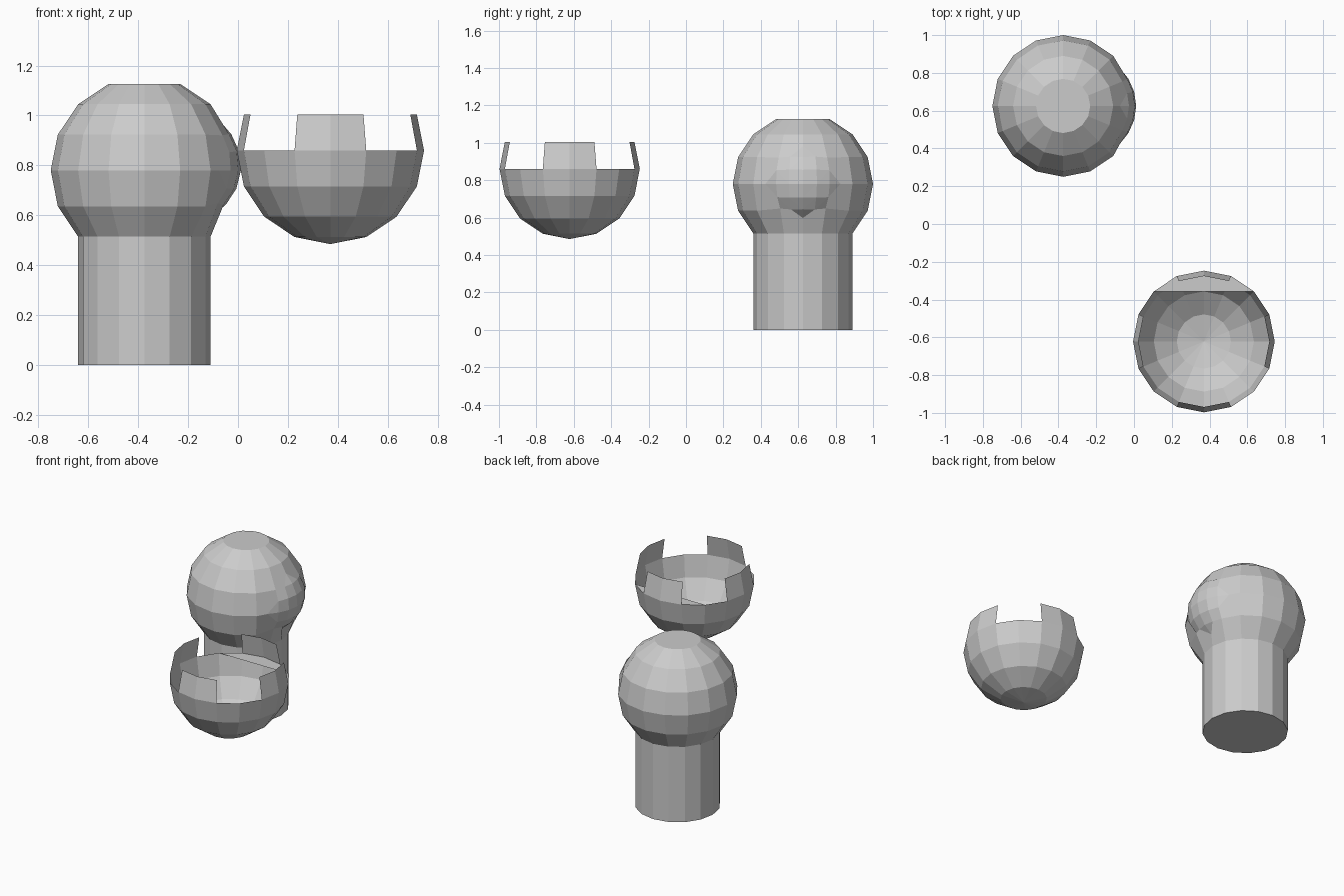
import bpy, bmesh, math
from mathutils import Vector

cube = bpy.data.objects.get("Cube")
if cube:
    bpy.data.objects.remove(cube, do_unlink=True)

SIDES, R = 16, 0.375
STEP = 2 * math.pi / SIDES

grey = bpy.data.materials.new("plain grey")
grey.use_nodes = True
colour = (0.6, 0.6, 0.6, 1)
grey.diffuse_color = colour
grey.node_tree.nodes["Principled BSDF"].inputs["Base Color"].default_value = colour


def ring(bm, radius, z):
    return [bm.verts.new((radius * math.cos(i * STEP), radius * math.sin(i * STEP), z))
            for i in range(SIDES)]


def latitude(bm, k, z=0):
    """Ring of the sphere, k steps above its equator."""
    return ring(bm, R * math.cos(k * STEP), z + R * math.sin(k * STEP))


def bridge(bm, low, high, columns=range(SIDES)):
    for i in columns:
        j = (i + 1) % SIDES
        bm.faces.new((low[i], low[j], high[j], high[i]))


def finish(bm, name, location):
    mesh = bpy.data.meshes.new(name)
    bm.to_mesh(mesh)
    bm.free()
    mesh.materials.append(grey)
    obj = bpy.data.objects.new(name, mesh)
    obj.location = location
    bpy.context.collection.objects.link(obj)


# Ball on a straight stem, with a flat top
bm = bmesh.new()
stem_foot = ring(bm, R * math.cos(2 * STEP), -0.78)
rings = [stem_foot] + [latitude(bm, k) for k in range(-2, 4)]
for low, high in zip(rings, rings[1:]):
    bridge(bm, low, high)
bm.faces.new(reversed(stem_foot))
bm.faces.new(rings[-1])

# Finer, slightly swollen patch on the side of the ball
edge_x = R * math.cos(2 * STEP) - 0.001
patch = [e for e in bm.edges
         if all(v.co.x > edge_x and v.co.z > -0.27 for v in e.verts)]
bmesh.ops.subdivide_edges(bm, edges=patch, cuts=1, use_grid_fill=True)
for v in bm.verts:
    if v.co.x > edge_x + 0.01 and v.co.z > -0.26:
        swell = 0.388 - (v.co.z - 0.04) ** 2 - 0.6 * v.co.y ** 2
        v.co = v.co.normalized() * swell
bmesh.ops.triangulate(bm, faces=[f for f in bm.faces
                                 if all(v.co.x > edge_x and v.co.z > -0.27 for v in f.verts)])
finish(bm, "ball_and_stem", (-0.375, 0.625, 0.78))

# Thin open socket bowl
bm = bmesh.new()
rings = [latitude(bm, k) for k in range(-3, 2)]
for low, high in zip(rings, rings[1:-1]):
    bridge(bm, low, high)
pole = bm.verts.new((0, 0, -R))
for i in range(SIDES):
    bm.faces.new((pole, rings[0][(i + 1) % SIDES], rings[0][i]))

# Four gripping tabs, two panels wide, on the rim
rim, tip = rings[-2:]
bridge(bm, rim, tip, [i for i in range(SIDES) if i % 4 in (0, 3)])
bmesh.ops.delete(bm, geom=[v for v in bm.verts if not v.link_faces], context='VERTS')

# Flat web across the back of the rim
bm.faces.new(rim[2:7])
finish(bm, "socket_cup", (0.37, -0.622, 0.86))
